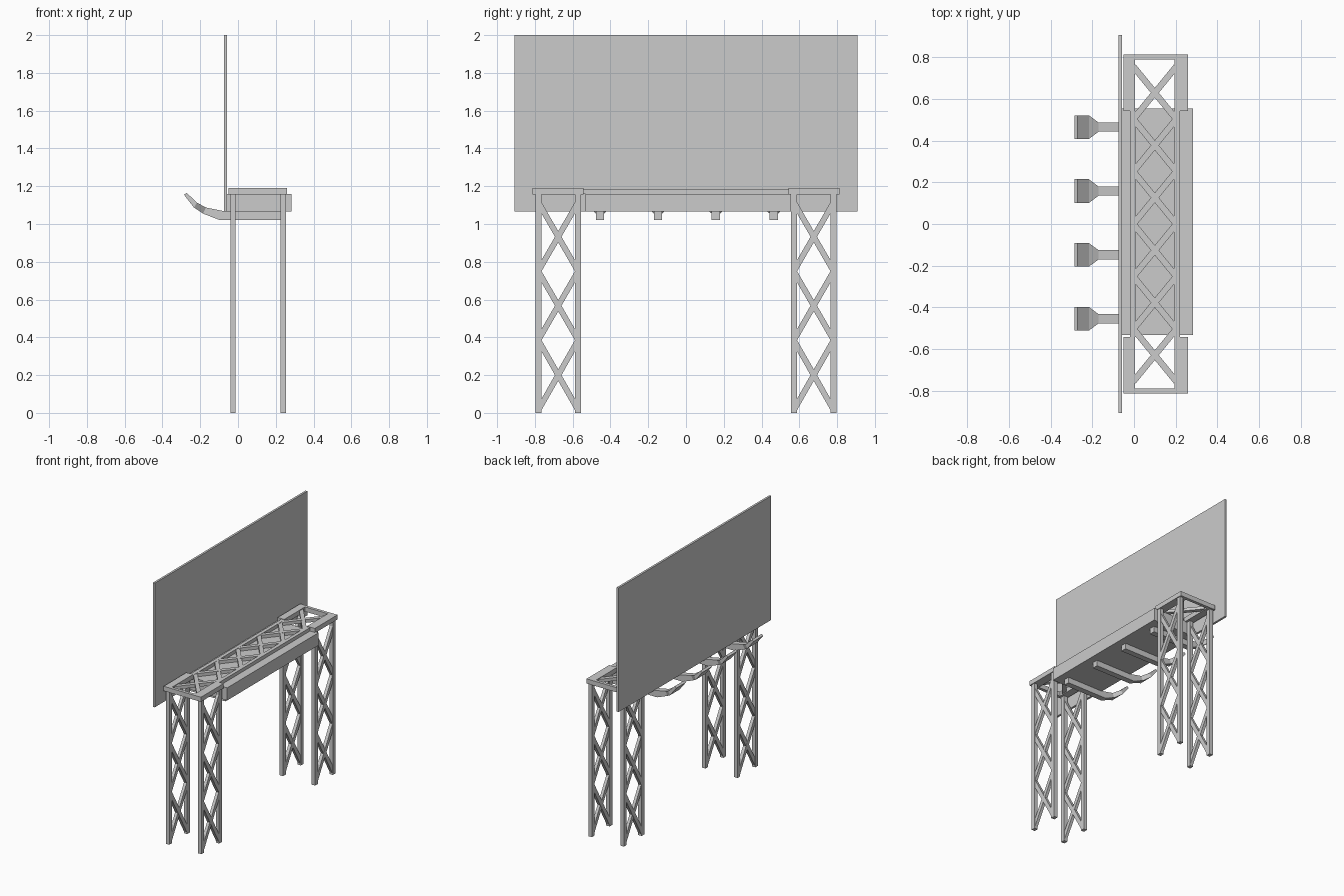
import bpy, bmesh
from math import atan2
from mathutils import Vector, Matrix

if "Cube" in bpy.data.objects:
    bpy.data.objects.remove(bpy.data.objects["Cube"])


def make(name, bm):
    bmesh.ops.recalc_face_normals(bm, faces=bm.faces)
    me = bpy.data.meshes.new(name)
    bm.to_mesh(me)
    bm.free()
    ob = bpy.data.objects.new(name, me)
    bpy.context.collection.objects.link(ob)
    return ob


def add_box(bm, x0, x1, y0, y1, z0, z1):
    m = Matrix.Translation(((x0 + x1) / 2, (y0 + y1) / 2, (z0 + z1) / 2))
    m = m @ Matrix.Diagonal((x1 - x0, y1 - y0, z1 - z0, 1))
    bmesh.ops.create_cube(bm, size=1, matrix=m)


def add_brace(bm, a, b, normal, width, depth):
    # flat bar from a to b, lying in the plane with the given normal
    a, b, n = Vector(a), Vector(b), Vector(normal)
    d = (b - a).normalized()
    s = n.cross(d)
    m = Matrix((d, s, n)).transposed().to_4x4()
    m.translation = (a + b) / 2
    m = m @ Matrix.Diagonal(((b - a).length, width, depth, 1))
    bmesh.ops.create_cube(bm, size=1, matrix=m)


# display panel
bm = bmesh.new()
add_box(bm, -0.074, -0.058, -0.908, 0.908, 1.065, 2.0)
make("display_panel", bm)

# four lattice legs
nodes = [0.015, 0.385, 0.75, 1.115]
for side, sx in (("back", -0.027), ("front", 0.24)):
    for end, sy in (("left", -1), ("right", 1)):
        bm = bmesh.new()
        ys = (sy * 0.571, sy * 0.782)
        for y in ys:
            add_box(bm, sx - 0.014, sx + 0.014, y - 0.016, y + 0.016, 0, 1.16)
        for z0, z1 in zip(nodes, nodes[1:]):
            add_brace(bm, (sx, ys[0], z0), (sx, ys[1], z1), (1, 0, 0), 0.03, 0.024)
            add_brace(bm, (sx, ys[1], z0), (sx, ys[0], z1), (1, 0, 0), 0.03, 0.022)
        make(f"{side}_{end}_leg", bm)

# wide end frames on top of the legs
for end, sy in (("left", -1), ("right", 1)):
    bm = bmesh.new()
    for x0, x1 in ((-0.05, 0.005), (0.195, 0.26)):
        y = sorted((sy * 0.543, sy * 0.813))
        add_box(bm, x0, x1, *y, 1.155, 1.19)
    y = sorted((sy * 0.79, sy * 0.813))
    add_box(bm, 0.005, 0.195, *y, 1.155, 1.19)
    make(f"{end}_end_frame", bm)

# narrow middle rails, in three sections
bm = bmesh.new()
for x0, x1 in ((-0.02, 0.007), (0.193, 0.22)):
    for y0, y1 in ((-0.543, -0.265), (-0.265, 0.265), (0.265, 0.543)):
        add_box(bm, x0, x1, y0, y1, 1.158, 1.186)
make("middle_rails", bm)

# crossed bracing of the top truss
bm = bmesh.new()
step = 0.252
for i in range(6):
    y0 = -3 * step + i * step
    y1 = y0 + step
    add_brace(bm, (-0.003, y0, 1.173), (0.203, y1, 1.173), (0, 0, 1), 0.03, 0.024)
    add_brace(bm, (0.203, y0, 1.173), (-0.003, y1, 1.173), (0, 0, 1), 0.03, 0.022)
make("top_bracing", bm)

# walkway box below the truss
bm = bmesh.new()
add_box(bm, -0.06, 0.283, -0.533, 0.555, 1.065, 1.16)
make("walkway_box", bm)

# curved lamp arms: (top x, top z, bottom x, bottom z, half width)
section = [
    (0.228, 1.067, 0.228, 1.022, 0.022),
    (-0.07, 1.067, -0.10, 1.022, 0.022),
    (-0.17, 1.087, -0.185, 1.055, 0.022),
    (-0.217, 1.113, -0.233, 1.087, 0.057),
    (-0.272, 1.165, -0.286, 1.155, 0.057),
]
for i, yc in enumerate((-0.455, -0.148, 0.158, 0.465)):
    bm = bmesh.new()
    rings = []
    for tx, tz, bx, bz, w in section:
        rings.append([bm.verts.new(p) for p in (
            (tx, yc - w, tz), (tx, yc + w, tz), (bx, yc + w, bz), (bx, yc - w, bz))])
    for a, b in zip(rings, rings[1:]):
        for k in range(4):
            j = (k + 1) % 4
            bm.faces.new((a[k], a[j], b[j], b[k]))
    bm.faces.new(rings[0])
    bm.faces.new(rings[-1])
    make(f"lamp_arm_{i + 1}", bm)
